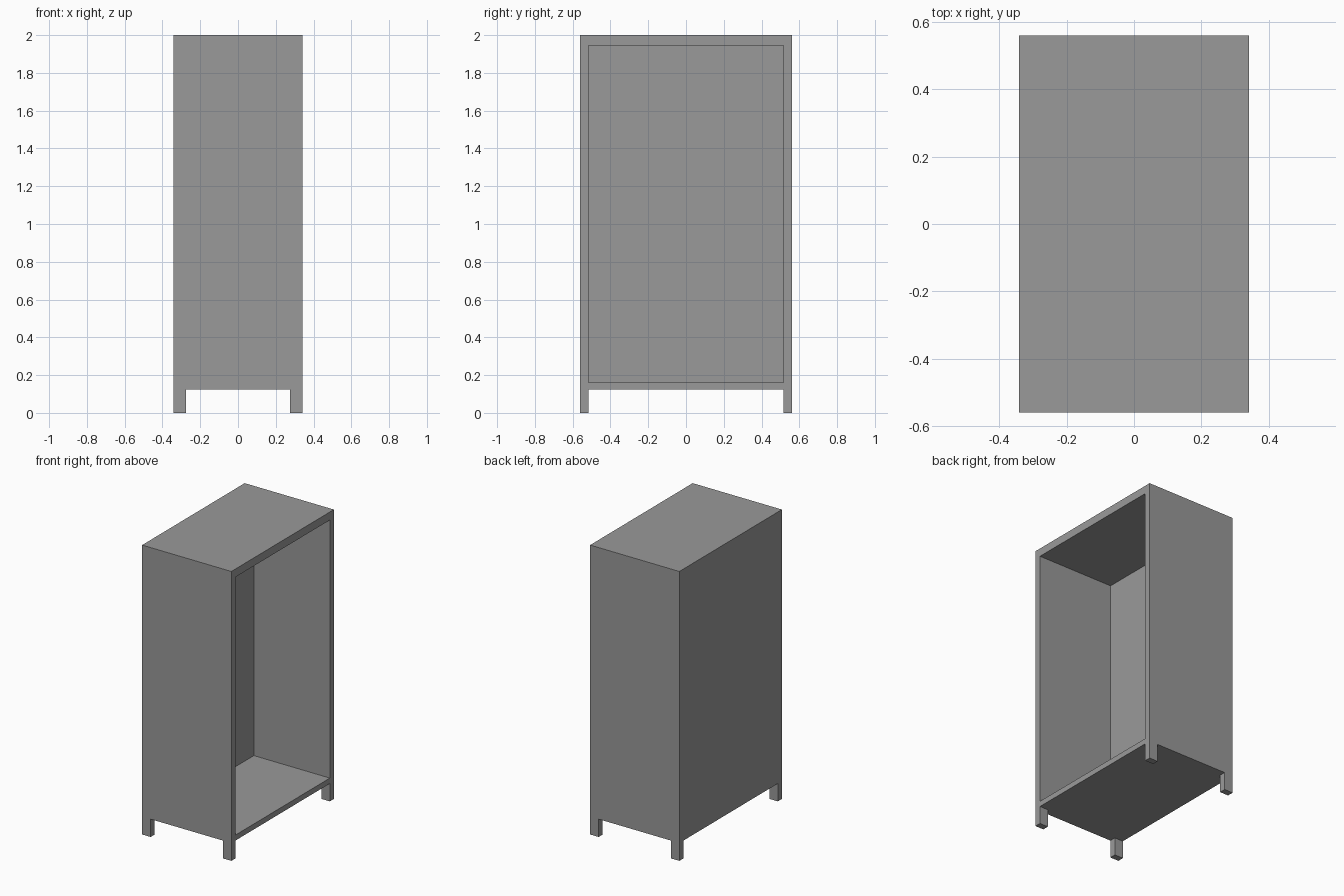
import bpy

if "Cube" in bpy.data.objects:
    bpy.data.objects.remove(bpy.data.objects["Cube"])

X, Y, TOP = 0.341, 0.56, 2.0           # half width, half depth, height
LEG_X, LEG_Y, LEG_H = 0.065, 0.044, 0.123


def prism(name, outline, z0, z1):
    """Extrude a counter-clockwise xy outline from z0 to z1."""
    n = len(outline)
    verts = [(x, y, z) for z in (z0, z1) for x, y in outline]
    faces = [tuple(reversed(range(n))), tuple(range(n, 2 * n))]
    faces += [(i, (i + 1) % n, (i + 1) % n + n, i + n) for i in range(n)]
    mesh = bpy.data.meshes.new(name)
    mesh.from_pydata(verts, [], faces)
    obj = bpy.data.objects.new(name, mesh)
    bpy.context.collection.objects.link(obj)
    return obj


def rect(x0, x1, y0, y1):
    return [(x0, y0), (x1, y0), (x1, y1), (x0, y1)]


# Carcass block, running down to the floor, in dark grey
cabinet = prism("cabinet", rect(-X, X, -Y, Y), 0, TOP)
grey = bpy.data.materials.new("dark_grey")
grey.diffuse_color = (0.32, 0.32, 0.32, 1)
grey.use_nodes = True
grey.node_tree.nodes["Principled BSDF"].inputs["Base Color"].default_value = grey.diffuse_color
cabinet.data.materials.append(grey)

# Storage space, open on the +x side, leaving a thick back
iy = Y - LEG_Y
space = prism("opening_cutter", rect(-0.24, X + 0.1, -iy, iy), 0.161, 1.944)

# Plus-shaped gap underneath that leaves the four corner legs
ax, ay, ox, oy = X - LEG_X, iy, X + 0.1, Y + 0.1
plus = [(-ax, -oy), (ax, -oy), (ax, -ay), (ox, -ay), (ox, ay), (ax, ay),
        (ax, oy), (-ax, oy), (-ax, ay), (-ox, ay), (-ox, -ay), (-ax, -ay)]
gap = prism("leg_gap_cutter", plus, -0.1, LEG_H)

# Carve, apply and discard the cutters
bpy.context.view_layer.objects.active = cabinet
for cutter in (space, gap):
    cutter.hide_render = True
    cutter.data.materials.append(grey)
    mod = cabinet.modifiers.new(cutter.name, 'BOOLEAN')
    mod.operation = 'DIFFERENCE'
    mod.solver = 'EXACT'
    mod.object = cutter
    bpy.ops.object.modifier_apply(modifier=mod.name)
    bpy.data.objects.remove(cutter)
